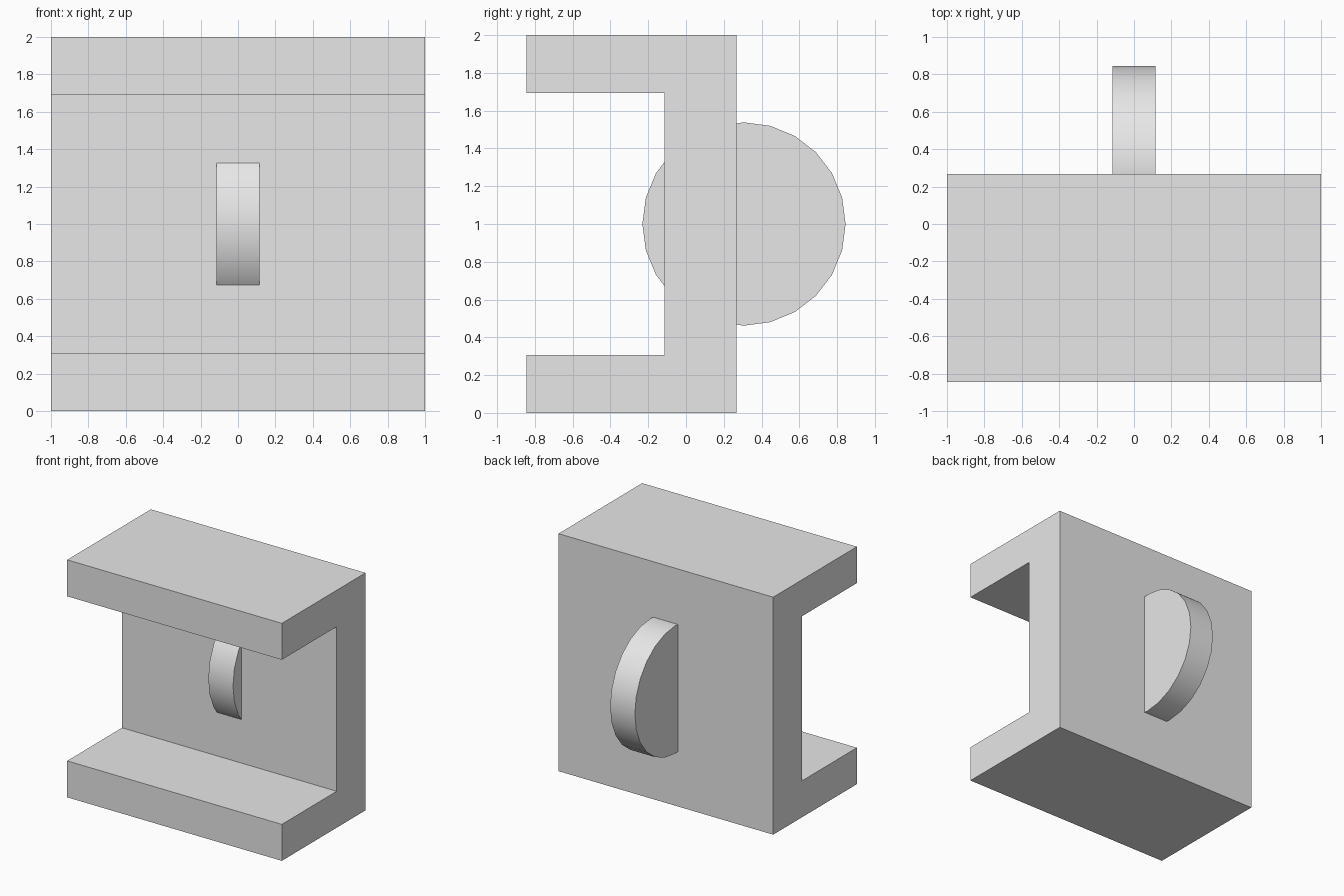
import bpy
import bmesh
import math

cube = bpy.data.objects.get("Cube")
if cube:
    bpy.data.objects.remove(cube, do_unlink=True)

# Single plain grey
grey = bpy.data.materials.new("light_grey")
grey.use_nodes = True
colour = (0.8, 0.8, 0.8, 1.0)
grey.diffuse_color = colour
for node in grey.node_tree.nodes:
    if node.type == 'BSDF_PRINCIPLED':
        node.inputs["Base Color"].default_value = colour


def extrude_profile(name, points, half_width):
    """Extrude a closed (y, z) profile along x, centred on x = 0."""
    bm = bmesh.new()
    face = bm.faces.new([bm.verts.new((-half_width, y, z)) for y, z in points])
    result = bmesh.ops.extrude_face_region(bm, geom=[face])
    moved = [v for v in result["geom"] if isinstance(v, bmesh.types.BMVert)]
    bmesh.ops.translate(bm, verts=moved, vec=(2 * half_width, 0, 0))
    bmesh.ops.recalc_face_normals(bm, faces=bm.faces)
    mesh = bpy.data.meshes.new(name)
    bm.to_mesh(mesh)
    bm.free()
    mesh.materials.append(grey)
    obj = bpy.data.objects.new(name, mesh)
    bpy.context.collection.objects.link(obj)
    return obj


# C-shaped channel: back wall with a top and a bottom flange
front, wall_front, back = -0.845, -0.115, 0.268
height, flange = 2.0, 0.307
extrude_profile("channel_bracket", [
    (front, 0), (back, 0), (back, height), (front, height),
    (front, height - flange), (wall_front, height - flange),
    (wall_front, flange), (front, flange),
], 1.0)

# Upright wheel passing through the back wall
sides, radius, centre_y, centre_z = 24, 0.538, 0.307, 1.0
rim = [(centre_y + radius * math.cos(math.tau * i / sides),
        centre_z + radius * math.sin(math.tau * i / sides))
       for i in range(sides)]
wheel = extrude_profile("wheel", rim, 0.115)

# Smooth rim, sharp side edges
bpy.ops.object.select_all(action='DESELECT')
wheel.select_set(True)
bpy.context.view_layer.objects.active = wheel
bpy.ops.object.shade_smooth_by_angle(angle=math.radians(30))
